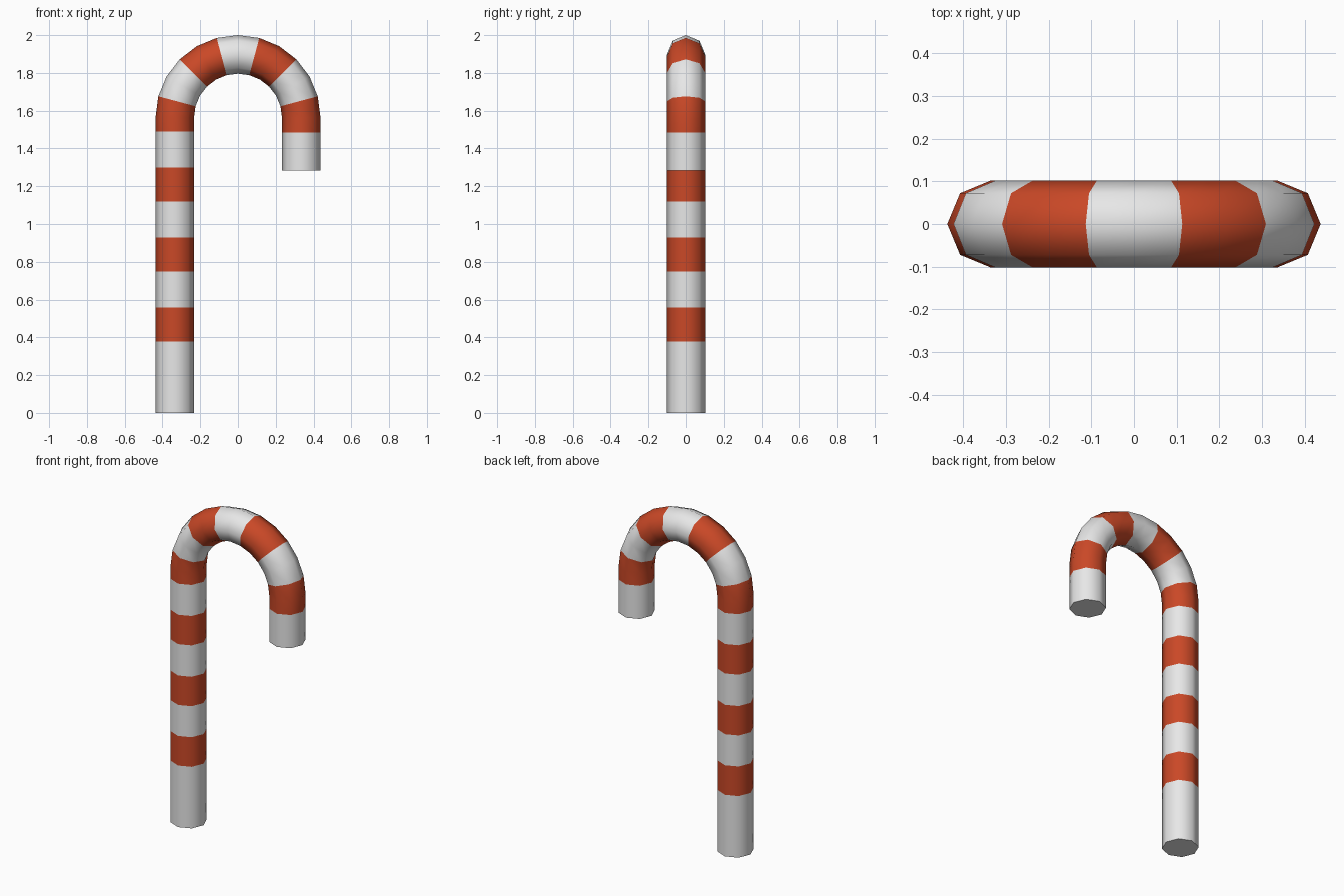
import bpy, bmesh
from math import sin, cos, pi, radians

if "Cube" in bpy.data.objects:
    bpy.data.objects.remove(bpy.data.objects["Cube"])

SIDES, TUBE_R = 8, 0.102      # octagonal tube
BEND_R, BEND_Z = 0.335, 1.563  # hook centreline


def material(name, rgb):
    m = bpy.data.materials.new(name)
    m.diffuse_color = (*rgb, 1)
    m.use_nodes = True
    m.node_tree.nodes["Principled BSDF"].inputs["Base Color"].default_value = m.diffuse_color
    return m


# Stations along the cane: (angle round the hook, height above or None on the bend)
stations = [(0, z) for z in (0, 0.377, 0.558, 0.748, 0.928, 1.12, 1.30, 1.49, BEND_Z)]
stations += [(a, None) for a in range(15, 180, 15)]
stations += [(180, z) for z in (BEND_Z, 1.485, 1.282)]

bm = bmesh.new()
rings = []
for deg, z in stations:
    t = radians(deg)
    cx = -BEND_R * cos(t)
    cz = z if z is not None else BEND_Z + BEND_R * sin(t)
    ring = []
    for i in range(SIDES):
        a = 2 * pi * i / SIDES
        out = TUBE_R * cos(a)
        ring.append(bm.verts.new((cx - out * cos(t), TUBE_R * sin(a), cz + out * sin(t))))
    rings.append(ring)


def is_red(k):
    # straight stem alternates per band; bend alternates every two 15-degree bands
    if k < 7:
        return k % 2 == 1
    deg = stations[k][0] + 7.5
    if k == len(stations) - 2:
        return False
    if k in (7, len(stations) - 3):
        return True
    return int((deg + 15) // 30) % 2 == 0


# Tube walls, coloured band by band
for k in range(len(rings) - 1):
    lo, hi = rings[k], rings[k + 1]
    for i in range(SIDES):
        j = (i + 1) % SIDES
        f = bm.faces.new((lo[i], lo[j], hi[j], hi[i]))
        f.material_index = int(is_red(k))
        f.smooth = True

# Flat end caps
bm.faces.new(rings[0])
bm.faces.new(rings[-1])
bmesh.ops.recalc_face_normals(bm, faces=bm.faces)

mesh = bpy.data.meshes.new("candy_cane")
bm.to_mesh(mesh)
bm.free()
mesh.materials.append(material("sugar white", (0.8, 0.8, 0.8)))
mesh.materials.append(material("stripe red", (0.59, 0.065, 0.02)))
mesh.set_sharp_from_angle(angle=radians(60))
cane = bpy.data.objects.new("candy_cane", mesh)
bpy.context.collection.objects.link(cane)
